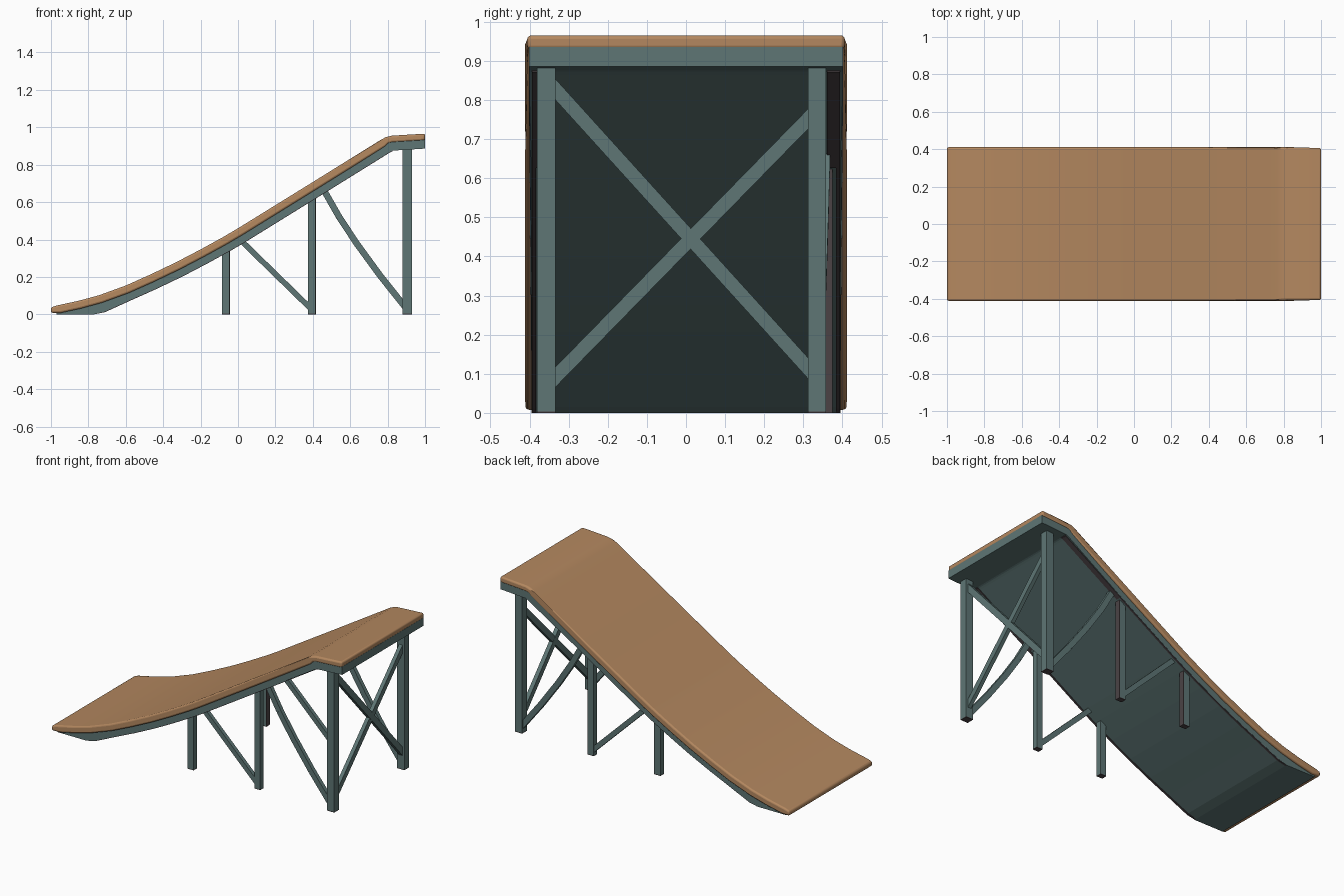
import bpy, bmesh, math
from mathutils import Vector

if "Cube" in bpy.data.objects:
    bpy.data.objects.remove(bpy.data.objects["Cube"])


def material(name, rgb):
    m = bpy.data.materials.new(name)
    m.diffuse_color = (*rgb, 1)
    m.use_nodes = True
    m.node_tree.nodes["Principled BSDF"].inputs["Base Color"].default_value = m.diffuse_color
    return m


WOOD = material("tan wood", (0.455, 0.245, 0.115))
STEEL = material("grey green steel", (0.112, 0.182, 0.178))
DARK = material("dark charcoal", (0.07, 0.055, 0.06))

# Riding surface seen from the front (x, z)
TOP = [(-1, .037), (-.97, .047), (-.85, .073), (-.74, .103), (-.6, .154), (-.47, .212),
       (-.33, .279), (-.2, .347), (-.08, .413), (0, .46), (.385, .698), (.765, .934),
       (.79, .947), (.82, .955), (1, .966)]


def offset(points, depth):
    """Move the profile down along its normals by depth(x)."""
    out = []
    for i, p in enumerate(points):
        a = Vector(points[max(i - 1, 0)])
        b = Vector(points[min(i + 1, len(points) - 1)])
        t = (b - a).normalized()
        d = depth(p[0])
        x = p[0] if i in (0, len(points) - 1) else p[0] + t.y * d
        out.append((x, p[1] - t.x * d))
    return out


def clip_floor(points, floor):
    """Clamp to the floor, with an exact point where the line leaves it."""
    out = []
    for i, (x, z) in enumerate(points):
        if i and points[i - 1][1] < floor < z:
            px, pz = points[i - 1]
            out.append((px + (x - px) * (floor - pz) / (z - pz), floor))
        out.append((x, max(z, floor)))
    return out


def make(name, bm, mat):
    bmesh.ops.recalc_face_normals(bm, faces=bm.faces)
    me = bpy.data.meshes.new(name)
    bm.to_mesh(me)
    bm.free()
    me.materials.append(mat)
    ob = bpy.data.objects.new(name, me)
    bpy.context.collection.objects.link(ob)
    return ob


def slab(name, upper, lower, y0, y1, mat):
    """Strip between two profiles, extruded across the ramp from y0 to y1."""
    bm = bmesh.new()
    ring = upper + lower[::-1]
    sides = [[bm.verts.new((x, y, z)) for x, z in ring] for y in (y0, y1)]
    n = len(ring)
    for i in range(n):
        j = (i + 1) % n
        bm.faces.new((sides[0][i], sides[0][j], sides[1][j], sides[1][i]))
    for s in sides:
        bm.faces.new(s)
    bmesh.ops.remove_doubles(bm, verts=bm.verts, dist=1e-5)
    return make(name, bm, mat)


def beam(name, a, b, across, w, t, mat=STEEL):
    """Square bar from a to b; t is its thickness along 'across', w the other way."""
    a, b, u = Vector(a), Vector(b), Vector(across)
    v = (b - a).cross(u).normalized()
    bm = bmesh.new()
    ends = [[bm.verts.new(p + u * t / 2 * i + v * w / 2 * j)
             for i, j in ((-1, -1), (1, -1), (1, 1), (-1, 1))] for p in (a, b)]
    for i in range(4):
        j = (i + 1) % 4
        bm.faces.new((ends[0][i], ends[0][j], ends[1][j], ends[1][i]))
    for e in ends:
        bm.faces.new(e)
    return make(name, bm, mat)


# Wooden deck with softly rounded edges, thinner on the platform
deck = slab("deck", TOP, clip_floor(offset(TOP, lambda x: .043 if x < .78 else .036), .008),
            -.411, .411, WOOD)
for v in deck.data.vertices:  # slightly narrower at the platform
    if v.co.x > .78:
        v.co.y *= .406 / .411
bev = deck.modifiers.new("rounded edges", 'BEVEL')
bev.width, bev.segments, bev.limit_method, bev.angle_limit = .01, 3, 'ANGLE', math.radians(40)
bpy.context.view_layer.objects.active = deck
deck.select_set(True)
bpy.ops.object.shade_smooth_by_angle(angle=math.radians(35))

# Steel frame below the deck, a little wider under the platform
START = [(-.97, .047)] + TOP[2:]
under = clip_floor(offset(START, lambda x: .092 if x < -.65 else .08), 0)
frame = slab("deck_frame", clip_floor(offset(START, lambda x: .03), .002), under,
             -.395, .395, STEEL)
for v in frame.data.vertices:
    if v.co.x > .78:
        v.co.y *= .402 / .395

# Dark strips under both long edges of the slope, wider towards the top
line = [p for p in under if -.78 < p[0] < .83]
high = [p for p in line if p[0] > .3]
for side, s in (("front", -1), ("back", 1)):
    for part, pts, y0, y1 in (("edge_strip", line, .383, .394), ("inner_strip", high, .36, .383)):
        drop = [(x, max(z - .004, 0)) for x, z in pts]
        slab(f"{side}_{part}", pts, drop, s * y0, s * y1, DARK)

# Posts with dark feet, and side braces, on both sides
XA, YA = (1, 0, 0), (0, 1, 0)
for side, y, ys in (("front", -.357, -.357), ("back", .335, .357)):
    for k, (x, h, w) in enumerate(((-.065, .36, .04), (.395, .64, .04), (.905, .9, .05))):
        py, t = (y, .047) if k == 2 else (ys, .034)
        beam(f"{side}_post_{k + 1}", (x, py, .004), (x, py, h), YA, w, t)
        beam(f"{side}_foot_{k + 1}", (x, py, 0), (x, py, .004), YA, w, t, DARK)
        if side == "back" and k < 2:  # dark inner face of the short posts
            px = x + w / 2 + .001
            beam(f"{side}_post_face_{k + 1}", (px, py, 0), (px, py, h), YA, .003, t, DARK)
    beam(f"{side}_short_brace", (.0, ys, .41), (.395, ys, .025), YA, .03, .024)
    # The long brace sags slightly, so it is built in lengths
    path = [(.45, .68), (.54, .522), (.635, .378), (.76, .207), (.905, .025)]
    for k, (p, q) in enumerate(zip(path, path[1:])):
        u = lambda c: y + (ys - y) * (.905 - c[0]) / .455
        beam(f"{side}_long_brace_{k + 1}", (p[0], u(p), p[1]), (q[0], u(q), q[1]),
             YA, .034, .025)

# Crossed braces between the tall posts
beam("cross_brace_a", (.905, -.35, .845), (.905, .325, .1), XA, .036, .026)
beam("cross_brace_b", (.905, -.35, .075), (.905, .325, .765), XA, .036, .024)
